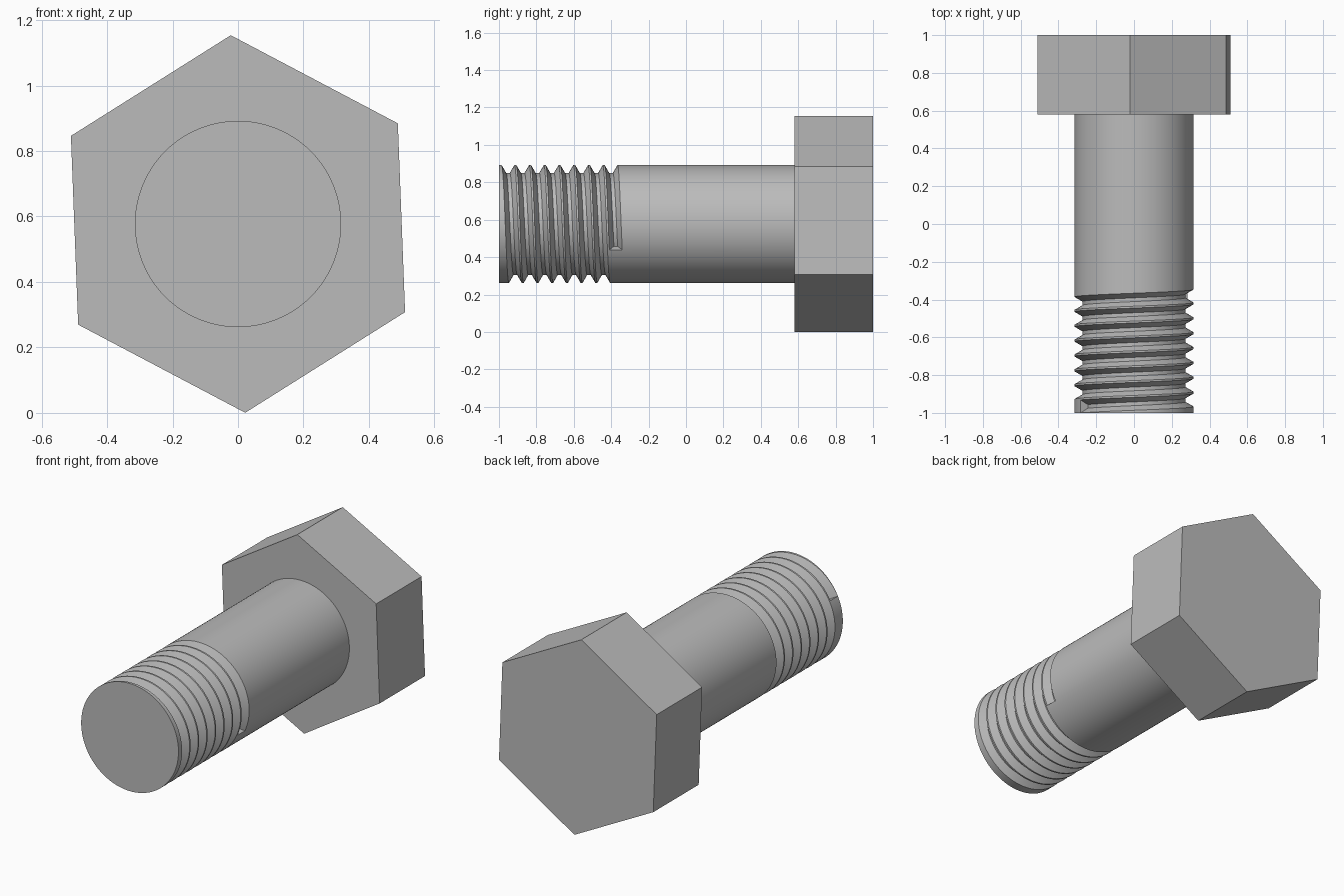
import bpy, bmesh, math

if "Cube" in bpy.data.objects:
    bpy.data.objects.remove(bpy.data.objects["Cube"], do_unlink=True)

CENTRE_Z = 0.577
RADIUS = 0.315                 # shank
PITCH = 0.0787
STEPS = 96                     # sides of the shank, steps per thread turn
LAST = STEPS * 15 // 2         # seven and a half turns
START = math.radians(-26)      # where the groove begins
START_Y = -0.341
FRONT, NECK, BACK = -1.0, 0.58, 1.0

steel = bpy.data.materials.new("steel_grey")
steel.use_nodes = True
colour = (0.5, 0.5, 0.5, 1)
steel.diffuse_color = colour
steel.node_tree.nodes["Principled BSDF"].inputs["Base Color"].default_value = colour


def point(bm, angle, radius, y):
    return bm.verts.new((radius * math.cos(angle), y,
                         CENTRE_Z + radius * math.sin(angle)))


def finish(bm, name):
    bmesh.ops.recalc_face_normals(bm, faces=bm.faces)
    mesh = bpy.data.meshes.new(name)
    bm.to_mesh(mesh)
    bm.free()
    mesh.materials.append(steel)
    obj = bpy.data.objects.new(name, mesh)
    bpy.context.collection.objects.link(obj)
    return obj


# Hexagonal head
bm = bmesh.new()
hexagon = [point(bm, math.radians(32.2 + 60 * k), 0.577, NECK) for k in range(6)]
base = bm.faces.new(hexagon)
sweep = bmesh.ops.extrude_face_region(bm, geom=[base], use_keep_orig=True)
for v in sweep["geom"]:
    if isinstance(v, bmesh.types.BMVert):
        v.co.y = BACK
finish(bm, "hex_head")

# Shank with a helical trapezoid groove cut along its front part
bm = bmesh.new()
root = RADIUS - 0.5413 * PITCH
section = [(RADIUS, 0), (root, 5 / 16), (root, 9 / 16), (RADIUS, 7 / 8)]
groove = []
for i in range(LAST + 1):
    turn = i / STEPS
    groove.append([point(bm, START + math.tau * turn, r, START_Y - PITCH * (turn + s))
                   for r, s in section])
a = [g[0] for g in groove]     # edge of the groove nearer the head
d = [g[3] for g in groove]     # edge of the groove nearer the tip

# Groove walls and floor, closed at both ends
for here, after in zip(groove, groove[1:]):
    for k in range(3):
        bm.faces.new((here[k], here[k + 1], after[k + 1], after[k]))
bm.faces.new(groove[0])
bm.faces.new(groove[-1])

# Crest between neighbouring turns
first_tip = LAST - STEPS
for i in range(first_tip):
    bm.faces.new((d[i], d[i + 1], a[i + STEPS + 1], a[i + STEPS]))

# Plain shank up to the head
neck = [point(bm, START + math.tau * i / STEPS, RADIUS, NECK) for i in range(STEPS)]
for i in range(STEPS - 1):
    bm.faces.new((a[i], a[i + 1], neck[i + 1], neck[i]))
bm.faces.new((a[STEPS - 1], a[STEPS], d[0], a[0], neck[0], neck[-1]))
bm.faces.new(neck)

# Tip in front of the last turn
tip = [point(bm, START + math.tau * (first_tip + i) / STEPS, RADIUS, FRONT)
       for i in range(STEPS)]
bm.faces.new((d[first_tip], a[LAST], d[LAST], tip[0], tip[1], d[first_tip + 1]))
for i in range(1, STEPS):
    bm.faces.new((d[first_tip + i], d[first_tip + i + 1], tip[(i + 1) % STEPS], tip[i]))
bm.faces.new(tip)
shank = finish(bm, "threaded_shank")

bpy.ops.object.select_all(action="DESELECT")
shank.select_set(True)
bpy.context.view_layer.objects.active = shank
bpy.ops.object.shade_smooth_by_angle(angle=math.radians(25))
